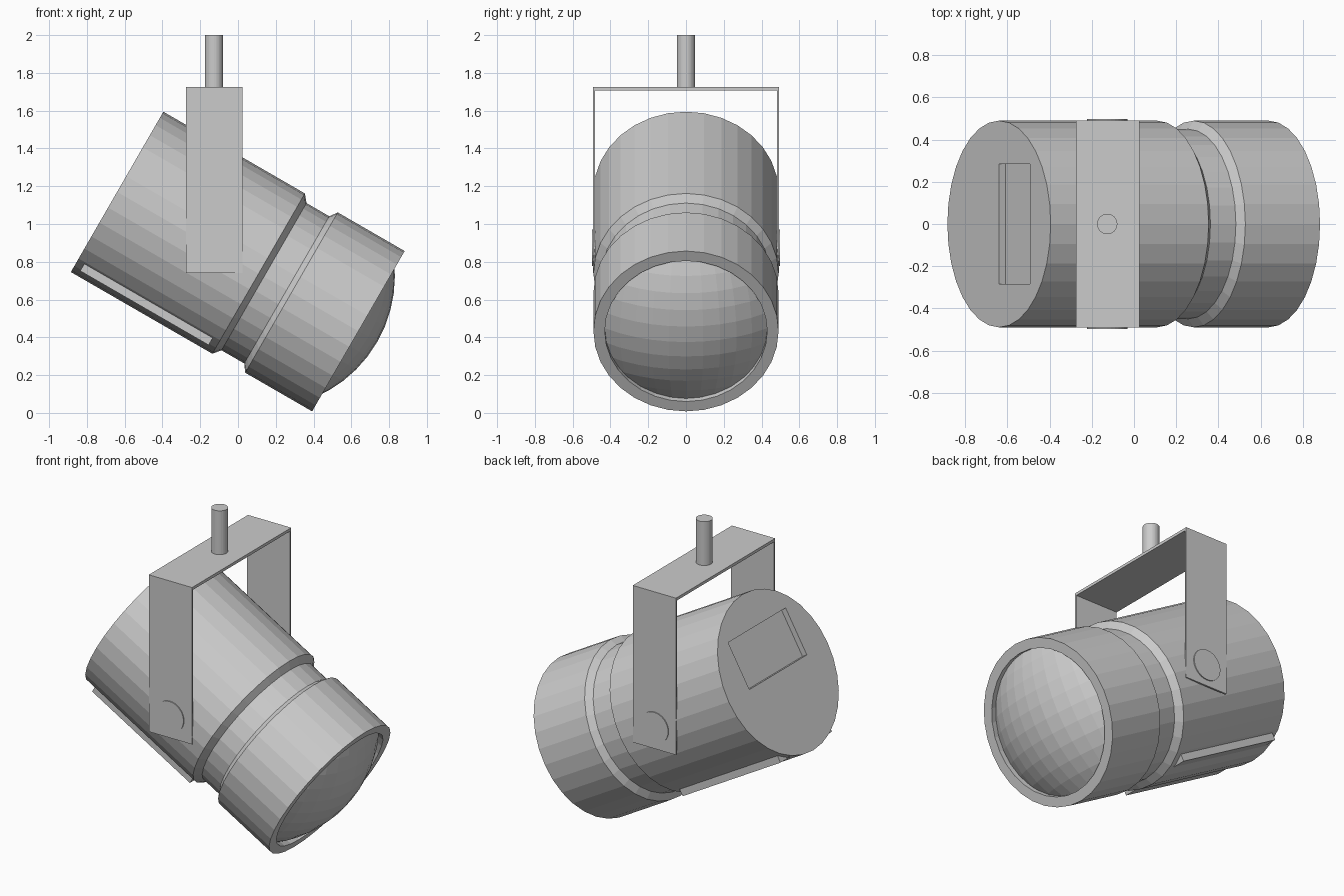
import bpy, bmesh, math
from mathutils import Matrix, Vector

if "Cube" in bpy.data.objects:
    bpy.data.objects.remove(bpy.data.objects["Cube"])

# Tilted lamp frame: local z runs from back to lens, local x is the lamp's "up"
C, S = math.cos(math.radians(30)), 0.5
TILT = Matrix(((S, 0, C, -0.64), (0, -1, 0, 0), (C, 0, -S, 1.17), (0, 0, 0, 1)))


def finish(name, bm, matrix=None):
    bmesh.ops.recalc_face_normals(bm, faces=bm.faces)
    if matrix:
        bm.transform(matrix)
    me = bpy.data.meshes.new(name)
    bm.to_mesh(me)
    bm.free()
    ob = bpy.data.objects.new(name, me)
    bpy.context.collection.objects.link(ob)
    return ob


def lathe(name, profile, steps, matrix):
    bm = bmesh.new()
    vs = [bm.verts.new((r, 0, z)) for r, z in profile]
    es = [bm.edges.new(p) for p in zip(vs, vs[1:])]
    bmesh.ops.spin(bm, geom=vs + es, cent=(0, 0, 0), axis=(0, 0, 1),
                   angle=math.tau, steps=steps)
    bmesh.ops.remove_doubles(bm, verts=bm.verts, dist=1e-4)
    return finish(name, bm, matrix)


def box(name, lo, hi, matrix=None):
    lo, hi = Vector(lo), Vector(hi)
    bm = bmesh.new()
    bmesh.ops.create_cube(bm, size=1)
    bm.transform(Matrix.Translation((lo + hi) / 2) @ Matrix.Diagonal((*(hi - lo), 1)))
    return finish(name, bm, matrix)


def cylinder(name, r, depth, matrix, sides=32):
    bm = bmesh.new()
    bmesh.ops.create_cone(bm, cap_ends=True, segments=sides, radius1=r, radius2=r, depth=depth)
    return finish(name, bm, matrix)


# Lamp housing with groove and recessed front opening
housing = lathe("lamp_housing", [
    (0, 0), (0.49, 0), (0.49, 0.865), (0.45, 0.898), (0.45, 1.037), (0.49, 1.066),
    (0.49, 1.475), (0.43, 1.475), (0.43, 1.42), (0, 1.42)], 32, TILT)

# Shallow rectangular recess in the back
cutter = box("recess_cutter", (0.0, -0.285, -0.1), (0.295, 0.285, 0.035), TILT)
cutter.hide_render = True
cutter.hide_set(True)
cut = housing.modifiers.new("recess", 'BOOLEAN')
cut.operation = 'DIFFERENCE'
cut.object = cutter

# Domed lens: cap of a sphere sitting in the front opening
R, top, rim = 0.70, 1.59, 1.44
bm = bmesh.new()
bmesh.ops.create_uvsphere(bm, u_segments=48, v_segments=24, radius=R)
bm.transform(Matrix.Translation((0, 0, top - R)) @ Matrix.Rotation(math.pi / 2, 4, 'Y'))
bmesh.ops.bisect_plane(bm, geom=bm.verts[:] + bm.edges[:] + bm.faces[:],
                       plane_co=(0, 0, rim), plane_no=(0, 0, 1), clear_inner=True)
finish("lens", bm, TILT)

# Flat control box under the housing
box("ballast_box", (-0.46, -0.255, 0.04), (-0.30, 0.255, 0.825), TILT)

# Hanging yoke: folded strip
bm = bmesh.new()
outline = [(-0.492, 0.74), (-0.492, 1.725), (0.492, 1.725), (0.492, 0.74),
           (0.481, 0.74), (0.481, 1.707), (-0.481, 1.707), (-0.481, 0.74)]
face = bm.faces.new([bm.verts.new((-0.275, y, z)) for y, z in outline])
ext = bmesh.ops.extrude_face_region(bm, geom=[face])
bmesh.ops.translate(bm, vec=(0.30, 0, 0),
                    verts=[g for g in ext["geom"] if isinstance(g, bmesh.types.BMVert)])
finish("yoke", bm)

# Pivot knobs on both sides
for side, y in (("front", -0.485), ("back", 0.485)):
    cylinder("pivot_" + side, 0.097, 0.026,
             Matrix.Translation((-0.127, y, 0.874)) @ Matrix.Rotation(math.pi / 2, 4, 'X'))

# Ceiling post
cylinder("post", 0.048, 0.285, Matrix.Translation((-0.127, 0, 1.8575)))
